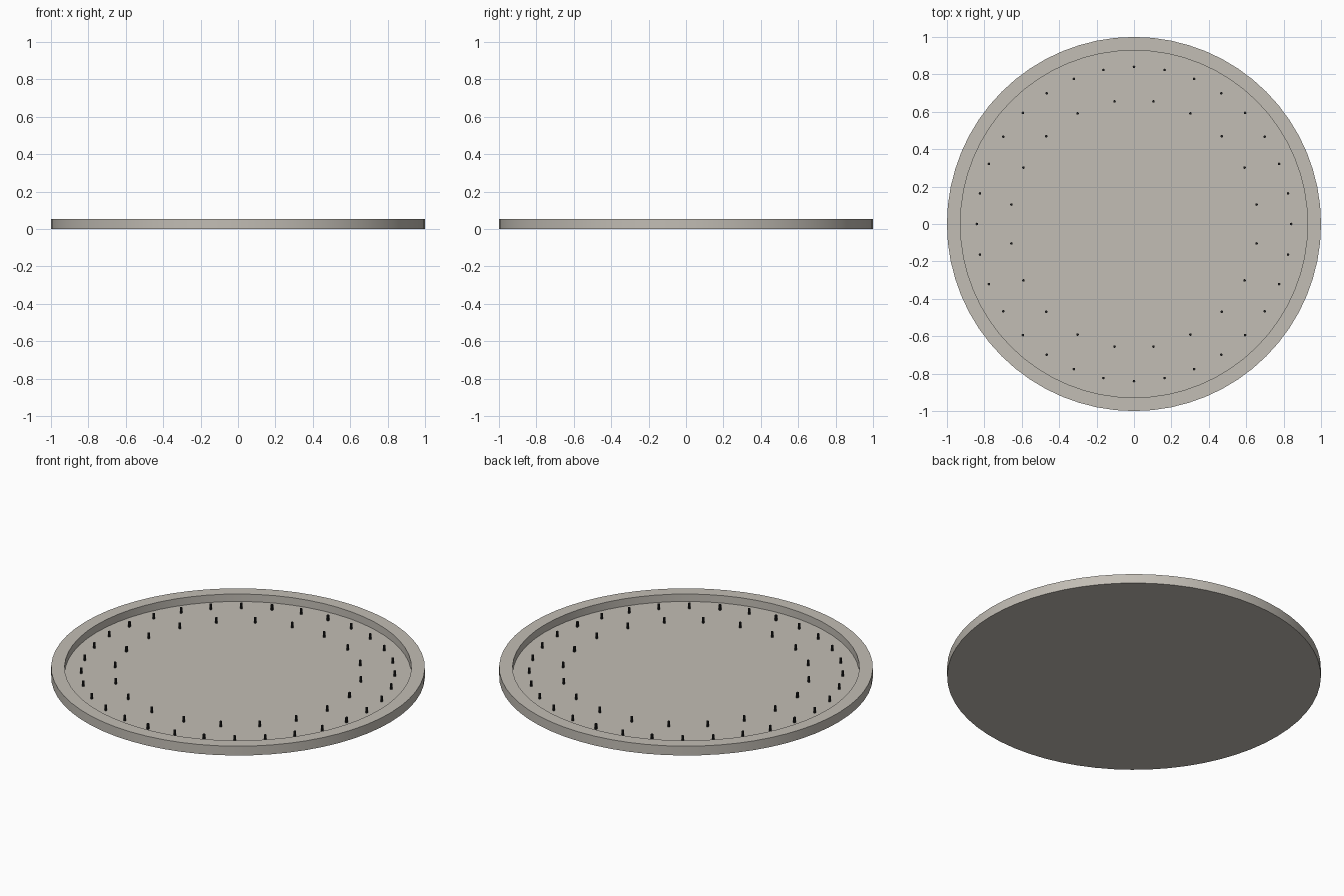
import bpy, bmesh
from math import cos, sin, pi, radians
from mathutils import Matrix

cube = bpy.data.objects.get("Cube")
if cube:
    bpy.data.objects.remove(cube)

HEIGHT, FLOOR, RIM_INNER = 0.055, 0.011, 0.928
SEGMENTS = 64


def material(name, rgb):
    m = bpy.data.materials.new(name)
    m.use_nodes = True
    m.diffuse_color = (*rgb, 1)
    m.node_tree.nodes["Principled BSDF"].inputs["Base Color"].default_value = (*rgb, 1)
    return m


def add_object(name, bm, mat):
    bmesh.ops.recalc_face_normals(bm, faces=bm.faces)
    mesh = bpy.data.meshes.new(name)
    bm.to_mesh(mesh)
    bm.free()
    mesh.materials.append(mat)
    obj = bpy.data.objects.new(name, mesh)
    bpy.context.collection.objects.link(obj)
    bpy.ops.object.select_all(action='DESELECT')
    obj.select_set(True)
    bpy.context.view_layer.objects.active = obj
    bpy.ops.object.shade_smooth_by_angle(angle=radians(30))
    return obj


stone = material("warm grey", (0.54, 0.51, 0.46))
dark = material("near black", (0.015, 0.015, 0.015))

# Shallow tray: underside, outer wall, flat rim, inner wall and floor
bm = bmesh.new()
profile = [(1, 0), (1, HEIGHT), (RIM_INNER, HEIGHT), (RIM_INNER, FLOOR)]
rings = []
for radius, z in profile:
    angles = [2 * pi * i / SEGMENTS for i in range(SEGMENTS)]
    rings.append([bm.verts.new((radius * cos(a), radius * sin(a), z)) for a in angles])
for low, high in zip(rings, rings[1:]):
    for i in range(SEGMENTS):
        j = (i + 1) % SEGMENTS
        bm.faces.new((low[i], low[j], high[j], high[i]))
bm.faces.new(rings[0])
bm.faces.new(rings[-1])
add_object("tray", bm, stone)


# Circles of small upright pins on the floor
def pin_circle(name, count, radius, start, pin_radius=0.007, pin_height=0.032):
    bm = bmesh.new()
    for i in range(count):
        a = start + 2 * pi * i / count
        place = Matrix.Translation((radius * cos(a), radius * sin(a), FLOOR + pin_height / 2))
        bmesh.ops.create_cone(bm, cap_ends=True, segments=8, radius1=pin_radius,
                              radius2=pin_radius, depth=pin_height, matrix=place)
    return add_object(name, bm, dark)


pin_circle("outer_pins", 32, 0.84, 0)
pin_circle("inner_pins", 20, 0.664, pi / 20)
